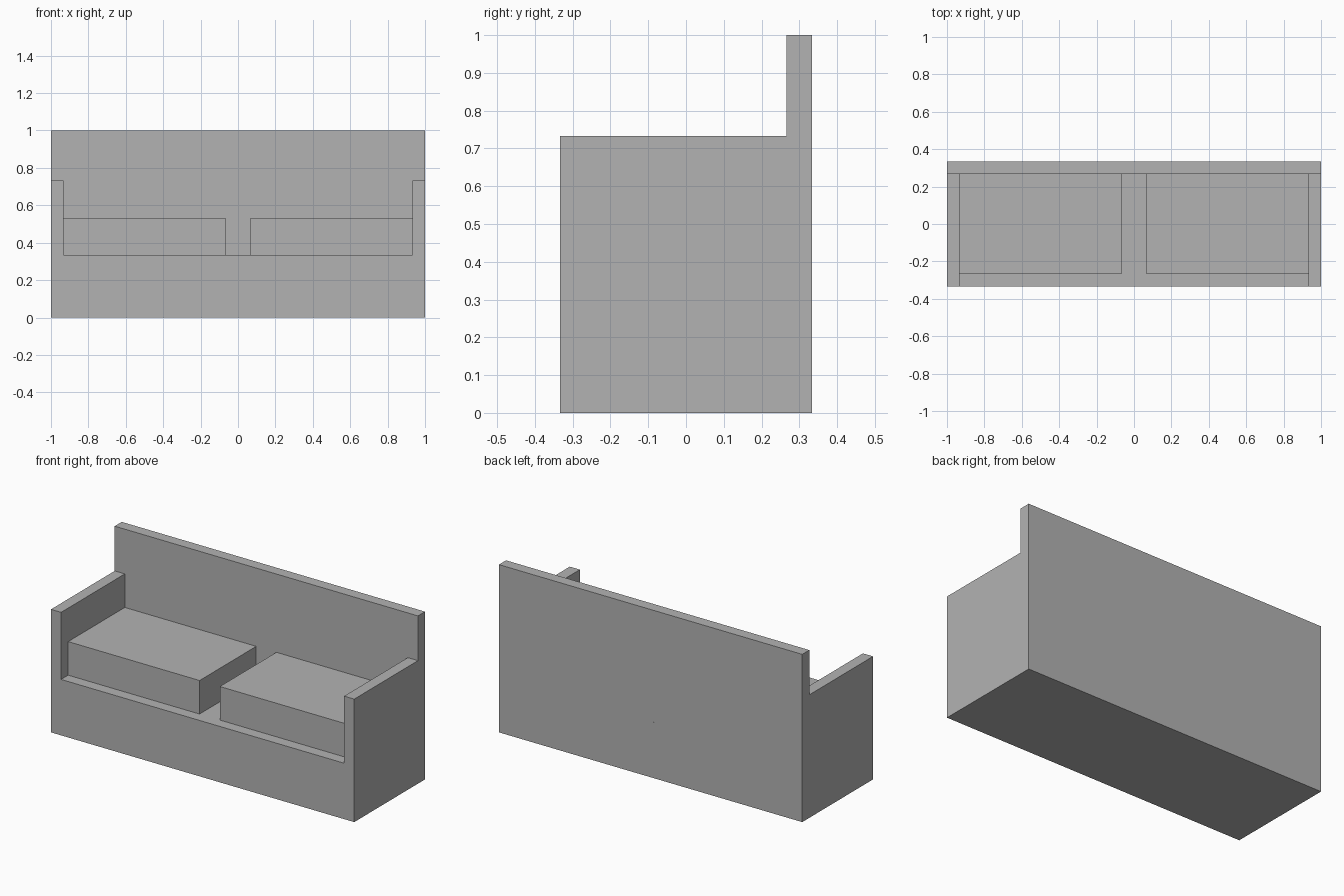
import bpy
import bmesh
from mathutils import Vector

cube = bpy.data.objects.get("Cube")
if cube:
    bpy.data.objects.remove(cube, do_unlink=True)

# Single flat upholstery colour
GREY = (0.45, 0.45, 0.45, 1)
grey = bpy.data.materials.new("grey_upholstery")
grey.use_nodes = True
grey.diffuse_color = GREY
grey.node_tree.nodes["Principled BSDF"].inputs["Base Color"].default_value = GREY

# All dimensions are whole multiples of the panel thickness
PANEL = 1 / 15


def box(name, low, high):
    """Axis-aligned box between two corners given in panel thicknesses."""
    low, high = Vector(low) * PANEL, Vector(high) * PANEL
    centre = (low + high) / 2
    bm = bmesh.new()
    bmesh.ops.create_cube(bm, size=1)
    bmesh.ops.scale(bm, vec=high - low, verts=bm.verts)
    mesh = bpy.data.meshes.new(name)
    bm.to_mesh(mesh)
    bm.free()
    mesh.materials.append(grey)
    obj = bpy.data.objects.new(name, mesh)
    obj.location = centre
    bpy.context.collection.objects.link(obj)
    return obj


# Solid base and full-width backrest
box("base", (-15, -5, 0), (15, 5, 5))
box("backrest", (-15, 4, 5), (15, 5, 15))

# Armrests and seat cushions, mirrored about the centre
for side, sign in (("left", 1), ("right", -1)):
    for part, inner, outer, front, top in (
        ("armrest", 14, 15, -5, 11),
        ("seat_cushion", 1, 14, -4, 8),
    ):
        x_low, x_high = sorted((sign * inner, sign * outer))
        box(f"{side}_{part}", (x_low, front, 5), (x_high, 4, top))
